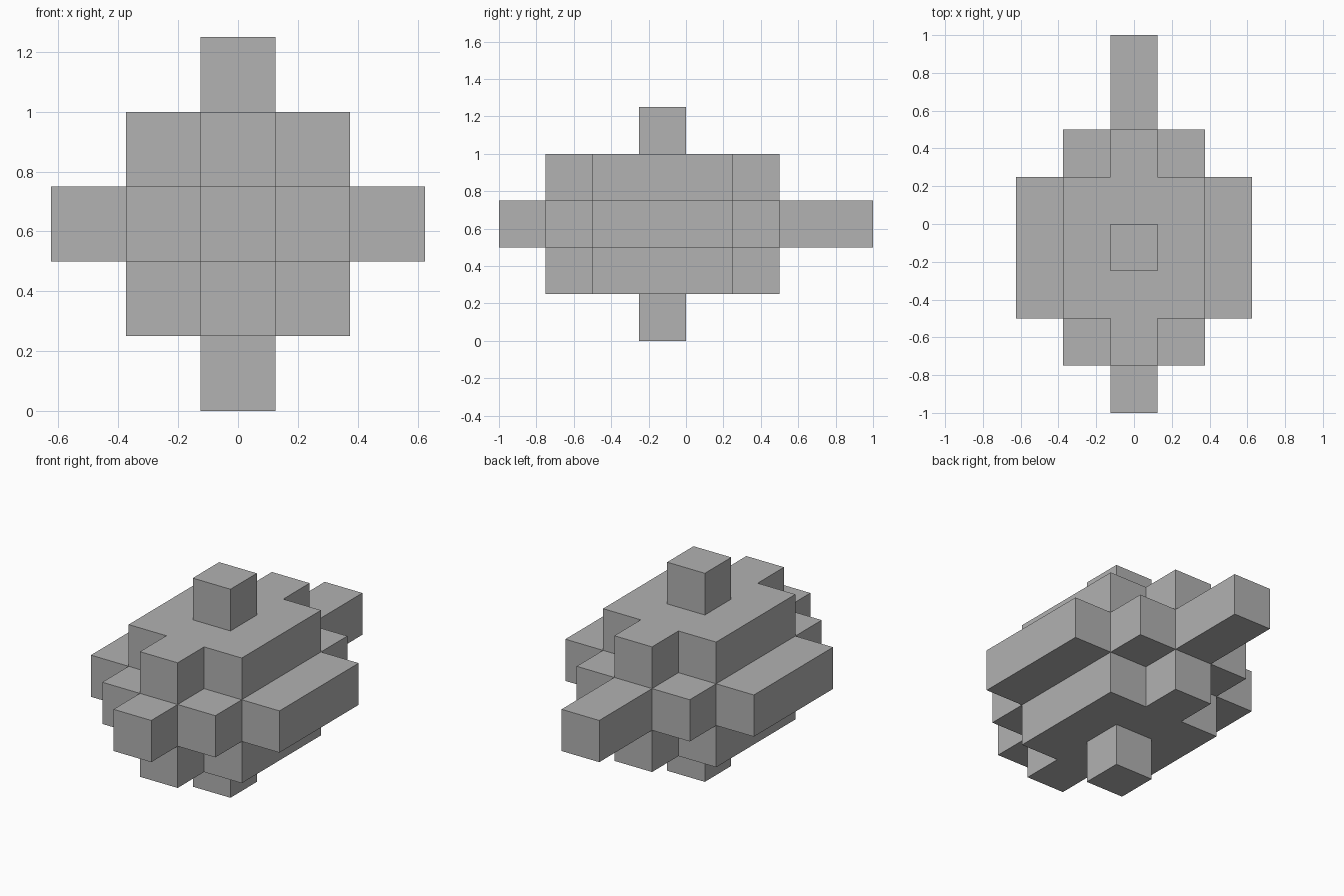
import bpy
import bmesh
from mathutils import Vector

cube = bpy.data.objects.get("Cube")
if cube:
    bpy.data.objects.remove(cube, do_unlink=True)

UNIT = 0.25

# One flat stone grey
grey = bpy.data.materials.new("stone_grey")
grey.use_nodes = True
colour = (0.445, 0.445, 0.445, 1)
grey.diffuse_color = colour
grey.node_tree.nodes["Principled BSDF"].inputs["Base Color"].default_value = colour


def bar(reach, y_range, level):
    """Unit cells of a bar, mirrored about x = 0, one level high."""
    return {(x, y, level) for x in range(-reach, reach + 1) for y in range(*y_range)}


cells = set()
# Knobs above and below
for level in (0, 4):
    cells |= bar(0, (-1, 0), level)
# Upper and lower tiers: a wide slab with a narrow step at each end
for level in (1, 3):
    cells |= bar(1, (-2, 1), level) | bar(0, (-3, 2), level)
# Middle tier: side beams, stepped ends, nose and long tail
cells |= bar(2, (-2, 1), 2) | bar(1, (-3, 2), 2) | bar(0, (-4, 4), 2)

# Outer shell: only the cell sides with no neighbour
bm = bmesh.new()
for cell in sorted(cells):
    centre = Vector(cell) + Vector((0, 0.5, 0.5))
    for axis in range(3):
        for sign in (-1, 1):
            normal = Vector((0, 0, 0))
            normal[axis] = sign
            if tuple(int(c + n) for c, n in zip(cell, normal)) in cells:
                continue
            u = Vector((0, 0, 0))
            u[(axis + 1) % 3] = 0.5
            v = normal.cross(u)
            middle = centre + normal / 2
            corners = (middle - u - v, middle + u - v, middle + u + v, middle - u + v)
            bm.faces.new([bm.verts.new(c * UNIT) for c in corners])

# Weld the shell and merge its flat regions
bmesh.ops.remove_doubles(bm, verts=bm.verts, dist=0.001)
bmesh.ops.dissolve_limit(bm, angle_limit=0.01, verts=bm.verts, edges=bm.edges)
mesh = bpy.data.meshes.new("stepped_block")
bm.to_mesh(mesh)
bm.free()
mesh.materials.append(grey)
block = bpy.data.objects.new("stepped_block", mesh)
bpy.context.collection.objects.link(block)
